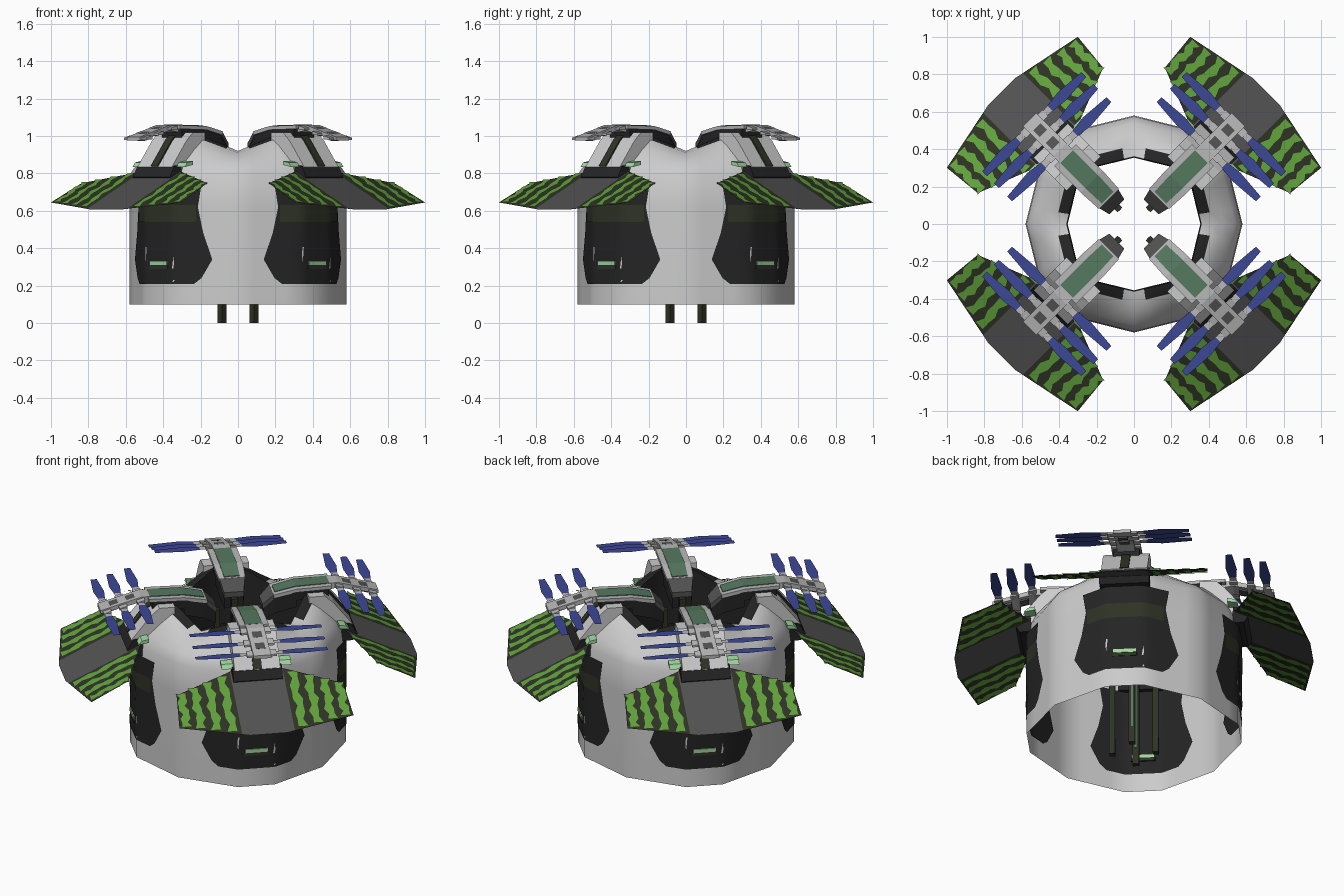
import bpy, bmesh, math

if "Cube" in bpy.data.objects:
    bpy.data.objects.remove(bpy.data.objects["Cube"])

# ---- colours ----
def mat(name, r, g, b):
    m = bpy.data.materials.new(name)
    m.diffuse_color = (r, g, b, 1)
    m.use_nodes = True
    m.node_tree.nodes["Principled BSDF"].inputs["Base Color"].default_value = m.diffuse_color
    return m

WHITE = mat("hull white", .60, .60, .60)
BLACK = mat("hull black", .018, .018, .018)
GREY = mat("panel grey", .085, .085, .085)
LIGHT = mat("arm light grey", .48, .48, .48)
GREEN = mat("leaf green", .12, .36, .045)
MOSS = mat("muted green", .09, .19, .115)
OLIVE = mat("dark olive", .028, .033, .018)
BLUE = mat("fin blue", .045, .065, .30)
MINT = mat("mint glow", .36, .68, .36)

# ---- helpers: local u = outward, w = sideways, z = up; each part repeats on 4 diagonals ----
def four(name, bm, mats, smooth=False):
    bmesh.ops.recalc_face_normals(bm, faces=bm.faces)
    me = bpy.data.meshes.new(name)
    bm.to_mesh(me)
    bm.free()
    for m in mats:
        me.materials.append(m)
    for p in me.polygons:
        p.use_smooth = smooth
    for k in range(4):
        ob = bpy.data.objects.new(f"{name}_{k + 1}", me)
        ob.rotation_euler.z = math.radians(45 + 90 * k)
        bpy.context.collection.objects.link(ob)

def prism(bm, prof, w0, w1, mi=0):
    """Extrude a (u, z) side profile from w0 to w1."""
    a = [bm.verts.new((u, w0, z)) for u, z in prof]
    b = [bm.verts.new((u, w1, z)) for u, z in prof]
    n = len(prof)
    fs = [bm.faces.new(a), bm.faces.new(b[::-1])]
    fs += [bm.faces.new((a[i], a[(i + 1) % n], b[(i + 1) % n], b[i])) for i in range(n)]
    for f in fs:
        f.material_index = mi

def box(bm, u0, u1, w0, w1, z0, z1, mi=0):
    prism(bm, [(u0, z0), (u1, z0), (u1, z1), (u0, z1)], w0, w1, mi)

def grid(bm, rows, mi=0):
    """Sheet of quads through rows of points."""
    vs = [[bm.verts.new(p) for p in r] for r in rows]
    for r, s in zip(vs, vs[1:]):
        for i in range(len(r) - 1):
            bm.faces.new((r[i], r[i + 1], s[i + 1], s[i])).material_index = mi

# ---- ring hull: open twelve-sided shell, rising towards the diagonals, with a dark inner collar ----
CORNERS = [(0, 1), (35, 1.04), (55, 1.04), (90, 1)]
def facet(deg):
    """Radius factor of the twelve-sided outline."""
    d = deg % 90
    (a, p), (b, q) = [(s, t) for s, t in zip(CORNERS, CORNERS[1:]) if s[0] <= d <= t[0]][0]
    sn = lambda x: math.sin(math.radians(x))
    return p * q * sn(b - a) / (p * sn(d - a) + q * sn(b - d))

def hull_row(deg):
    d = deg % 90
    t, f = min(1, min(d, 90 - d) / 35), facet(deg)
    prof = [(.58, .1), (.58, .62), (.575, .80 - .02 * t), (.54, .85 + .01 * t), (.48, .89 + .04 * t),
            (.42, .91 + .09 * t), (.36, .92 + .09 * t), (.355, .66)]
    c, s = math.cos(math.radians(deg)), math.sin(math.radians(deg))
    return [(r * f * c, r * f * s, z) for r, z in prof]

angles = [90 * k + d for k in range(4) for d in (0, 8.75, 17.5, 26.25, 35, 45, 55, 63.75, 72.5, 81.25)]
bm = bmesh.new()
grid(bm, [hull_row(a) for a in angles + [360]])
for f in bm.faces:
    c = f.calc_center_median()
    r, d = math.hypot(c.x, c.y), math.degrees(math.atan2(c.y, c.x)) % 90
    near = min(d, 90 - d)
    collar = c.z < .87 and r < .45
    rim = r < .41 and c.z > .87 and near > 9
    f.material_index = 1 if collar or rim else 0
bmesh.ops.remove_doubles(bm, verts=bm.verts, dist=.0005)
bmesh.ops.recalc_face_normals(bm, faces=bm.faces)
bm.faces.ensure_lookup_table()
wall = max(bm.faces, key=lambda f: f.calc_area())
if wall.normal.dot(wall.calc_center_median()) < 0:
    bmesh.ops.reverse_faces(bm, faces=bm.faces)
me = bpy.data.meshes.new("ring_hull")
bm.to_mesh(me)
bm.free()
me.materials.append(WHITE)
me.materials.append(BLACK)
hull = bpy.data.objects.new("ring_hull", me)
bpy.context.collection.objects.link(hull)
bpy.context.view_layer.objects.active = hull
hull.select_set(True)
bpy.ops.object.shade_smooth_by_angle(angle=math.radians(42))

# ---- dark camouflage plates on the outside and inside of the wall ----
def wall_rows(table, off):
    rows = []
    for z, half in table:
        row = []
        for i in range(-8, 9):
            d = half * i / 8
            r = .58 * facet(45 + d) + off
            a = math.radians(d)
            row.append((r * math.cos(a), r * math.sin(a), z))
        rows.append(row)
    return rows

CAMO = [(.21, 21), (.24, 25), (.34, 31), (.48, 26), (.62, 23), (.74, 25)]
for name, off in (("wall_camouflage", .005), ("inner_camouflage", -.006)):
    bm = bmesh.new()
    grid(bm, wall_rows(CAMO, off))
    four(name, bm, [BLACK], True)
bm = bmesh.new()
grid(bm, wall_rows([(.54, 22), (.63, 22)], .008))
four("wall_olive_band", bm, [OLIVE], True)

# ---- wall lamps ----
bm = bmesh.new()
box(bm, .58, .602, -.068, .068, .29, .31, 0)
box(bm, .58, .605, -.065, .065, .31, .332, 1)
four("wall_lamp", bm, [OLIVE, MINT])

# ---- sloped housing carrying each arm ----
bm = bmesh.new()
prism(bm, [(.38, .90), (.38, 1.02), (.47, 1.02), (.52, .975), (.63, .835), (.57, .78)], -.13, .13)
prism(bm, [(.47, 1.026), (.524, .982), (.636, .84), (.62, .835), (.51, .97)], -.025, .025, 1)
four("arm_housing", bm, [WHITE, OLIVE])

# ---- dark knuckle holding the leaf panel, with mint side strips ----
bm = bmesh.new()
prism(bm, [(.56, .74), (.57, .845), (.62, .84), (.655, .78), (.63, .74)], -.14, .14)
for s in (-1, 1):
    prism(bm, [(.54, .845), (.54, .866), (.58, .858), (.60, .835)], s * .165 - .033, s * .165 + .033, 1)
four("panel_knuckle", bm, [BLACK, MINT])

# ---- leaf panels: grey middle, dark wings with wavy green stripes ----
def leaf_z(u):
    return .80 - .485 * (u - .6)

def inner_u(w):
    return .57 + .13 * max(0, abs(w) - .12) / .355

def outer_u(w):
    return 1.0 - .08 * max(0, abs(w) - .106) / .389

def leaf_sheet(bm, ws, mi):
    rows = []
    for w in ws:
        ends = [(inner_u(w), w * (.474 / .495 if abs(w) > .49 else 1)), (outer_u(w), w)]
        rows.append([(u, v, leaf_z(u)) for u, v in ends])
    grid(bm, rows, mi)

bm = bmesh.new()
leaf_sheet(bm, [-.15, -.106, .106, .15], 0)
for s in (-1, 1):
    leaf_sheet(bm, [s * .15, s * .495], 1)
    for k, wc in enumerate((.20, .285, .37, .45)):
        for side in (-.004, .004):
            rows = []
            for i in range(9):
                t = i / 8
                u = inner_u(wc) + .012 + (outer_u(wc) - inner_u(wc) - .024) * t
                sway = .008 * math.sin(i * 1.6 + k)
                half = .022 + .006 * (-1) ** i
                rows.append([(u, s * (wc + sway + h), leaf_z(u) + side) for h in (-half, half)])
            grid(bm, rows, 2)
four("leaf_panel", bm, [GREY, OLIVE, GREEN])

# ---- arms: dark beam, light top slab, muted green inlay, grey tip ----
TOP = [(.13, .965), (.19, 1.025), (.32, 1.053), (.52, 1.058)]
def half_w(u):
    return .058 + .025 * min(1, max(0, (u - .12) / .10))

def tapered(bm, line, drop0, drop1, grow, mi):
    """Closed beam along a line, top at z - drop0 and bottom at z - drop1."""
    vs = [[bm.verts.new((u, s * (half_w(u) + grow), z - d)) for s, d in
           ((-1, drop0), (1, drop0), (1, drop1), (-1, drop1))] for u, z in line]
    fs = [bm.faces.new(vs[0]), bm.faces.new(vs[-1][::-1])]
    for a, b in zip(vs, vs[1:]):
        fs += [bm.faces.new((a[i], a[(i + 1) % 4], b[(i + 1) % 4], b[i])) for i in range(4)]
    for f in fs:
        f.material_index = mi

bm = bmesh.new()
beam = [(.135, .975), (.20, 1.02), (.32, 1.05), (.50, 1.058)]
tapered(bm, beam[:3], .015, .11, -.008, 0)
tapered(bm, beam[2:], .015, .07, -.008, 0)
tapered(bm, TOP[1:], 0, .02, 0, 1)
tapered(bm, TOP[:2], .001, .03, -.004, 2)
tapered(bm, [(.20, 1.031), (.32, 1.057), (.51, 1.061)], 0, .008, -.034, 3)
four("arm", bm, [BLACK, LIGHT, GREY, MOSS])

# ---- hub: outward-sloping spine with dark slots and cross bars ----
def hub_z(u):
    return 1.06 - .28 * (u - .55)

FINS = (.565, .665, .755)
bm = bmesh.new()
prism(bm, [(.50, 1.06), (.56, 1.06), (.79, .995), (.79, .975), (.56, 1.03), (.50, 1.02)], -.05, .05, 0)
for u in (.615, .71):
    z0, z1 = hub_z(u - .024), hub_z(u + .024)
    prism(bm, [(u - .024, z0 + .003), (u + .024, z1 + .003), (u + .024, z1 - .035), (u - .024, z0 - .035)],
          -.027, .027, 1)
for u in FINS:
    z = hub_z(u)
    prism(bm, [(u - .022, z), (u + .022, z - .012), (u + .022, z - .024), (u - .022, z - .02)], -.085, .085, 0)
four("fin_hub", bm, [LIGHT, GREY])

# ---- blue fins: thin flat blades, three pairs per hub ----
bm = bmesh.new()
for u in FINS:
    z = hub_z(u) - .012
    for s in (-1, 1):
        for mi, outline in ((0, ((.08, .017), (.12, .02))), (1, ((.12, .02), (.21, .031), (.375, .018)))):
            grid(bm, [[(u - h, s * w, z), (u + h, s * w, z)] for w, h in outline], mi)
four("fin_blades", bm, [LIGHT, BLUE])

# ---- central hanging legs with a green line ----
bm = bmesh.new()
box(bm, .106, .138, -.018, .018, 0, .93, 0)
box(bm, .104, .107, -.006, .006, .1, .8, 1)
box(bm, .137, .140, -.006, .006, .1, .8, 1)
four("centre_leg", bm, [OLIVE, MOSS])
